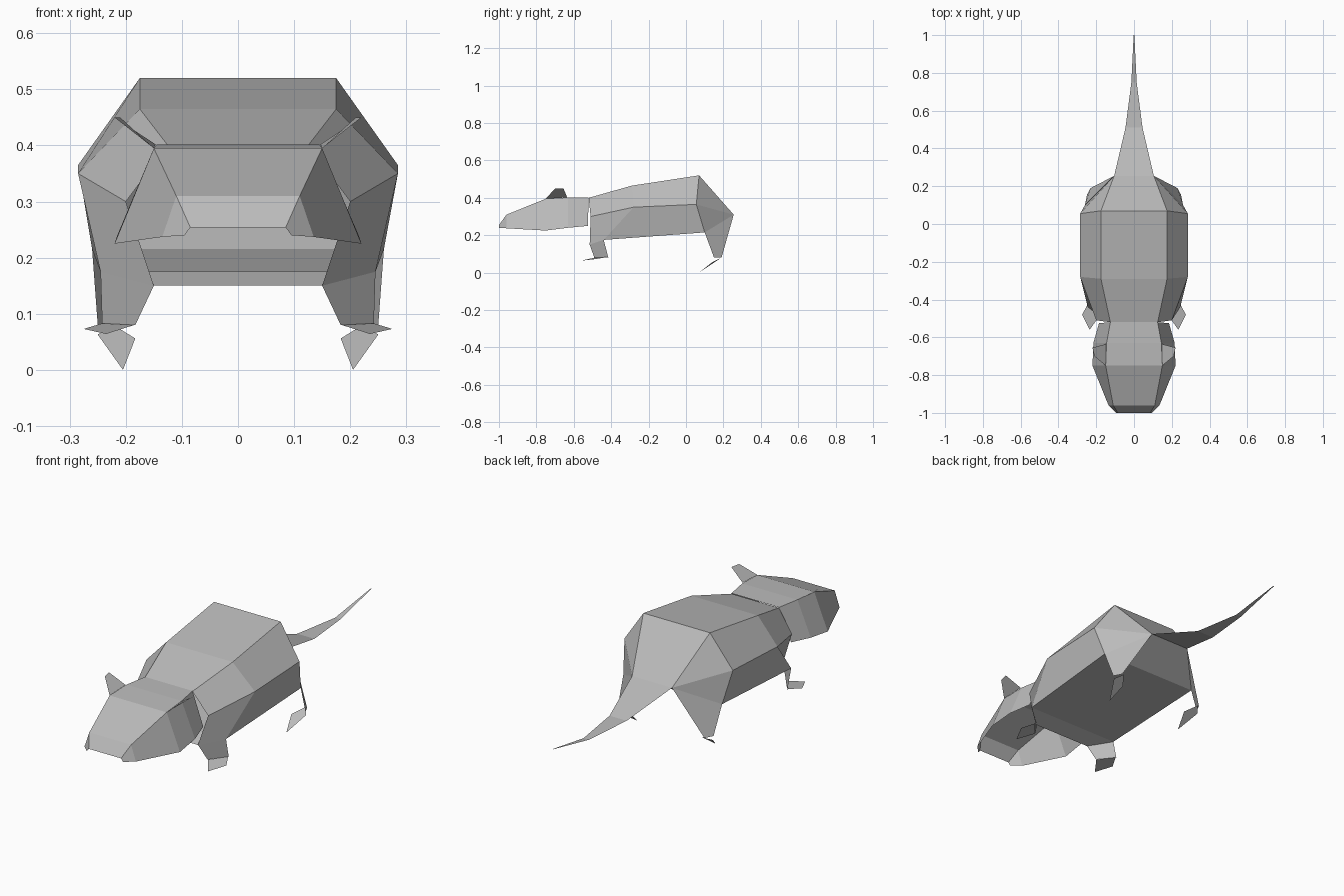
import bpy
import bmesh
from mathutils import Vector

cube = bpy.data.objects.get("Cube")
if cube:
    bpy.data.objects.remove(cube, do_unlink=True)

fur = bpy.data.materials.new("grey_fur")
fur.use_nodes = True
grey = (0.5, 0.5, 0.5, 1)
fur.diffuse_color = grey
bsdf = fur.node_tree.nodes["Principled BSDF"]
bsdf.inputs["Base Color"].default_value = grey
bsdf.inputs["Roughness"].default_value = 0.9


def finish(name, bm):
    mesh = bpy.data.meshes.new(name)
    bm.to_mesh(mesh)
    bm.free()
    mesh.materials.append(fur)
    obj = bpy.data.objects.new(name, mesh)
    bpy.context.collection.objects.link(obj)
    return obj


def shell(name, stations, closed=False, up=False):
    """Loft half profiles, mirrored across x, into a flat-faced skin."""
    bm = bmesh.new()
    rows = []
    for half in stations:
        full = list(half) + [(-x, y, z) for x, y, z in reversed(half)]
        rows.append([bm.verts.new(p) for p in full])
    n = len(rows[0])
    for a, b in zip(rows, rows[1:]):
        for i in range(n if closed else n - 1):
            j = (i + 1) % n
            bm.faces.new((a[i], a[j], b[j], b[i]))
    bmesh.ops.remove_doubles(bm, verts=bm.verts, dist=0.001)
    bmesh.ops.recalc_face_normals(bm, faces=bm.faces)
    bm.normal_update()
    if up and sum(f.normal.z for f in bm.faces) < 0:
        bmesh.ops.reverse_faces(bm, faces=bm.faces)
    return finish(name, bm)


def plates(name, corners, facing):
    """One thin four-sided plate on each side of the model."""
    for side, s in (("left", 1), ("right", -1)):
        bm = bmesh.new()
        face = bm.faces.new([bm.verts.new((s * x, y, z)) for x, y, z in corners])
        face.normal_update()
        if face.normal.dot(Vector((s * facing[0], facing[1], facing[2]))) < 0:
            face.normal_flip()
        finish(side + "_" + name, bm)


# Shared joints between the body, legs and tail
chest = (0.15, -0.515, 0.15)
elbow = (0.245, -0.44, 0.175)
knee = (0.26, 0.10, 0.215)
rump = (0.105, 0.255, 0.31)

# Body: back edge, flank ridge and belly edge at each station, open at the neck
shell("body", [
    [(0.125, -0.52, 0.40), (0.20, -0.51, 0.30), chest],
    [(0.175, -0.29, 0.465), (0.285, -0.28, 0.35), elbow],
    [(0.175, 0.07, 0.52), (0.285, 0.055, 0.365), knee],
    [rump, rump, rump],
], closed=True)

# Head: cheek and crown at each station, open underneath
shell("head", [
    [(0.095, -1.0, 0.24), (0.085, -1.0, 0.254)],
    [(0.135, -0.96, 0.237), (0.11, -0.96, 0.31)],
    [(0.22, -0.75, 0.225), (0.15, -0.75, 0.395)],
    [(0.215, -0.63, 0.24), (0.145, -0.63, 0.402)],
    [(0.185, -0.525, 0.25), (0.125, -0.52, 0.402)],
], up=True)

# Tail: flat tapering ribbon
shell("tail", [
    [rump], [(0.045, 0.51, 0.235)], [(0.014, 0.75, 0.228)], [(0.002, 1.0, 0.275)],
], up=True)

# Ears
plates("ear", [(0.15, -0.75, 0.395), (0.21, -0.70, 0.45),
               (0.22, -0.655, 0.45), (0.147, -0.635, 0.402)], (0, 0, 1))

# Front legs and feet
plates("front_leg", [chest, elbow, (0.242, -0.415, 0.08), (0.183, -0.49, 0.08)], (1, -1, 0))
plates("front_foot", [(0.242, -0.42, 0.083), (0.275, -0.48, 0.073),
                      (0.235, -0.56, 0.064), (0.185, -0.49, 0.08)], (0, 0, 1))

# Hind legs and feet
plates("hind_leg", [knee, (0.25, 0.15, 0.08), (0.23, 0.19, 0.08), rump], (1, 1, 0))
plates("hind_foot", [(0.222, 0.19, 0.08), (0.25, 0.155, 0.063),
                     (0.205, 0.07, 0.0), (0.183, 0.14, 0.056)], (0, 0, 1))
